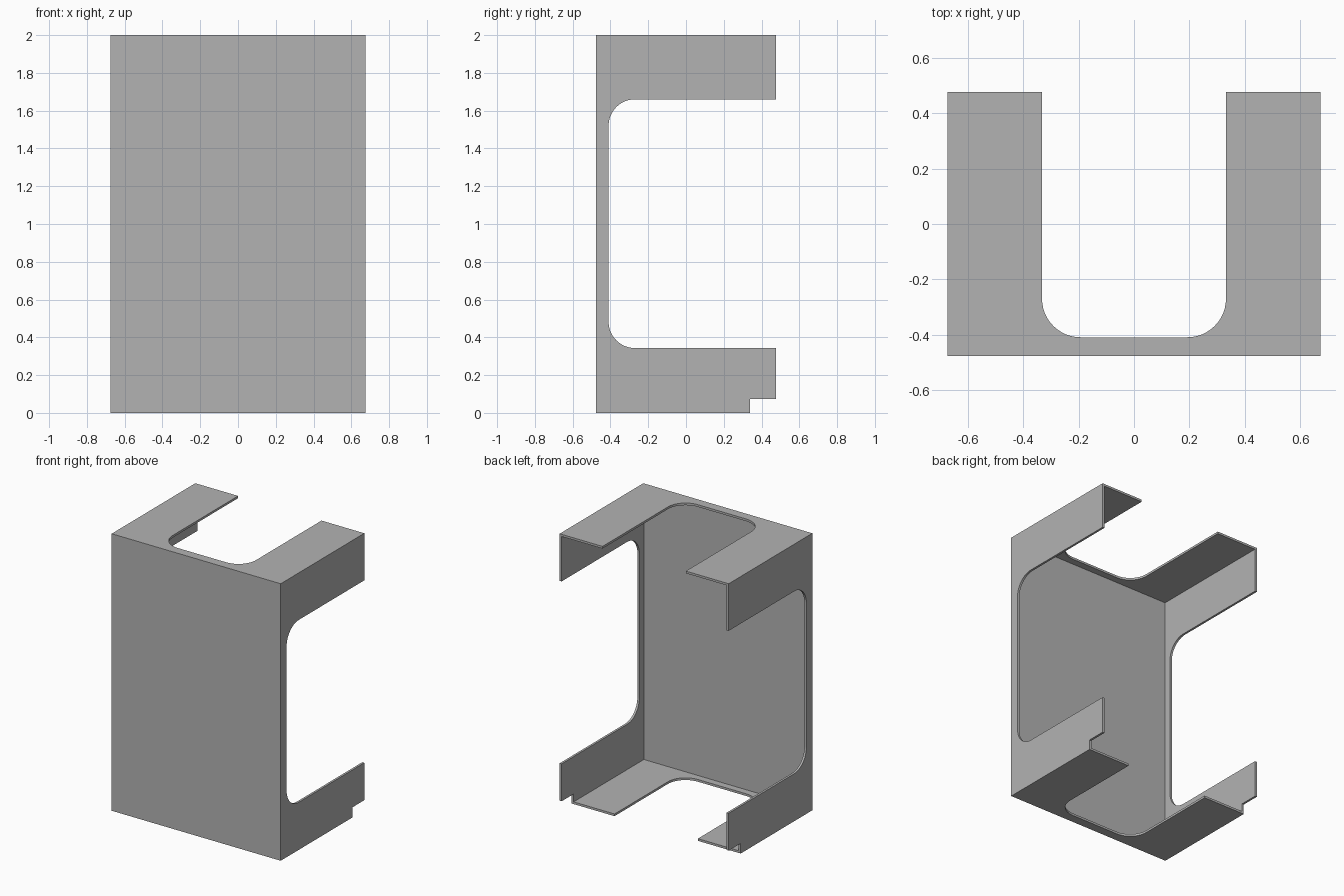
import bpy, bmesh, math
from mathutils import Vector

cube = bpy.data.objects.get("Cube")
if cube:
    bpy.data.objects.remove(cube, do_unlink=True)

HALF_W, HALF_D, HEIGHT = 0.675, 0.477, 2.0
WALL = 0.016
SLOT_FRONT = -0.41      # where the openings stop behind the front plate
RADIUS = 0.14
BEYOND = 1.0            # cutters reach past the open back

grey = bpy.data.materials.new("sheet_grey")
grey.use_nodes = True
colour = (0.45, 0.45, 0.45, 1)
grey.diffuse_color = colour
grey.node_tree.nodes["Principled BSDF"].inputs["Base Color"].default_value = colour


def link(name, bm):
    bmesh.ops.recalc_face_normals(bm, faces=bm.faces)
    mesh = bpy.data.meshes.new(name)
    bm.to_mesh(mesh)
    bm.free()
    obj = bpy.data.objects.new(name, mesh)
    bpy.context.collection.objects.link(obj)
    mesh.materials.append(grey)
    return obj


def box(name, low, high):
    bm = bmesh.new()
    bmesh.ops.create_cube(bm, size=1)
    low, high = Vector(low), Vector(high)
    for v in bm.verts:
        v.co = (low + high) / 2 + v.co * (high - low)
    return link(name, bm)


def slot(name, low, high, place, direction):
    """Rounded-end slot: spans low..high across, open towards the back."""
    outline = [(high, BEYOND), (low, BEYOND)]
    steps = 12
    for centre, start in ((low + RADIUS, math.pi), (high - RADIUS, 1.5 * math.pi)):
        for i in range(steps + 1):
            a = start + i / steps * math.pi / 2
            outline.append((centre + RADIUS * math.cos(a),
                            SLOT_FRONT + RADIUS + RADIUS * math.sin(a)))
    bm = bmesh.new()
    face = bm.faces.new([bm.verts.new(place(u, y)) for u, y in outline])
    moved = bmesh.ops.extrude_face_region(bm, geom=[face])["geom"]
    bmesh.ops.translate(bm, vec=direction,
                        verts=[g for g in moved if isinstance(g, bmesh.types.BMVert)])
    return link(name, bm)


# Outer block that becomes the folded sheet housing
housing = box("housing", (-HALF_W, -HALF_D, 0), (HALF_W, HALF_D, HEIGHT))

cutters = [
    # Hollow inside, open at the back
    box("cavity", (WALL - HALF_W, WALL - HALF_D, WALL),
        (HALF_W - WALL, BEYOND, HEIGHT - WALL)),
    # Opening through both side walls
    slot("side_slot", 0.343, 1.66, lambda u, y: (-1, y, u), (2, 0, 0)),
    # Opening through top and bottom
    slot("top_slot", -0.333, 0.333, lambda u, y: (u, y, -0.5), (0, 0, 3)),
    # Step along the lower back edge
    box("back_step", (-1, 0.34, -0.5), (1, BEYOND, 0.073)),
]

bpy.context.view_layer.objects.active = housing
for cutter in cutters:
    cutter.hide_render = True
    mod = housing.modifiers.new(cutter.name, 'BOOLEAN')
    mod.operation = 'DIFFERENCE'
    mod.solver = 'EXACT'
    mod.object = cutter
    bpy.ops.object.modifier_apply(modifier=mod.name)
    bpy.data.objects.remove(cutter, do_unlink=True)

# Smooth only the rounded slot corners
bpy.ops.object.select_all(action='DESELECT')
housing.select_set(True)
bpy.ops.object.shade_smooth_by_angle(angle=math.radians(30))
